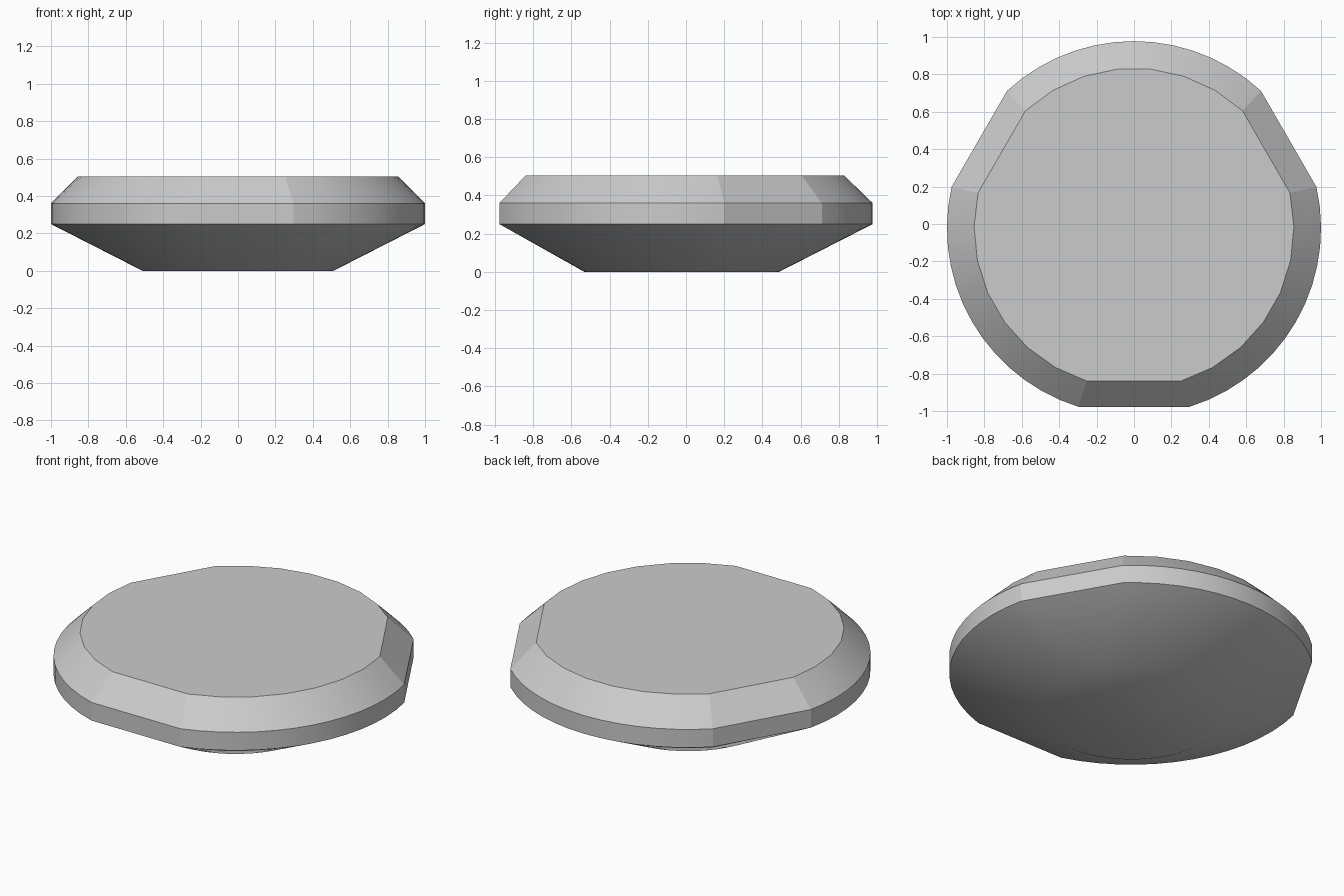
import bpy, bmesh, math
from mathutils import Vector

cube = bpy.data.objects.get("Cube")
if cube:
    bpy.data.objects.remove(cube, do_unlink=True)

RADIUS, FLAT, Y_SHIFT = 1.0, 0.955, -0.0225
HALF = math.degrees(math.acos(FLAT / RADIUS))   # half angle of each flat
FLAT_DIRS = (30, 150, 270)


def polar(angle, radius, z):
    a = math.radians(angle)
    return Vector((radius * math.cos(a), radius * math.sin(a) + Y_SHIFT, z))


def flatted_ring(radius, z, steps):
    """Circle with three straight cuts, as arcs between the flats."""
    points = []
    for d in FLAT_DIRS:
        start, sweep = d + HALF, 120 - 2 * HALF
        points += [polar(start + sweep * i / steps, radius, z) for i in range(steps + 1)]
    return points


# Outline rings: round foot, two rim rings, coarser chamfered top
points = [polar(i * 360 / 48, 0.51, 0) for i in range(48)]
points += flatted_ring(RADIUS, 0.25, 14)
points += flatted_ring(RADIUS, 0.36, 14)
points += flatted_ring(0.855, 0.505, 7)

# The body is convex, so its skin is the hull of the rings
mesh = bpy.data.meshes.new("disc_body")
bm = bmesh.new()
for p in points:
    bm.verts.new(p)
bmesh.ops.convex_hull(bm, input=bm.verts[:])
bmesh.ops.dissolve_limit(bm, angle_limit=math.radians(0.3),
                         verts=bm.verts[:], edges=bm.edges[:])
bmesh.ops.recalc_face_normals(bm, faces=bm.faces[:])
bm.to_mesh(mesh)
bm.free()

body = bpy.data.objects.new("disc_body", mesh)
bpy.context.collection.objects.link(body)

# Plain grey finish
grey = bpy.data.materials.new("light_grey")
grey.use_nodes = True
colour = (0.6, 0.6, 0.6, 1)
grey.diffuse_color = colour
grey.node_tree.nodes["Principled BSDF"].inputs["Base Color"].default_value = colour
mesh.materials.append(grey)

# Smooth shading with crisp rim, top and flat edges
bpy.ops.object.select_all(action="DESELECT")
body.select_set(True)
bpy.context.view_layer.objects.active = body
bpy.ops.object.shade_smooth_by_angle(angle=math.radians(30))

# Keep the ends of the three flats crisp on the rim and chamfer
bm = bmesh.new()
bm.from_mesh(mesh)
for edge in bm.edges:
    mid = (edge.verts[0].co + edge.verts[1].co) / 2
    rise = abs(edge.verts[0].co.z - edge.verts[1].co.z)
    angle = math.degrees(math.atan2(mid.y - Y_SHIFT, mid.x))
    near_end = any(abs(abs((angle - d + 180) % 360 - 180) - HALF) < 0.5 for d in FLAT_DIRS)
    if mid.z > 0.26 and rise > 0.05 and near_end:
        edge.smooth = False
bm.to_mesh(mesh)
bm.free()
